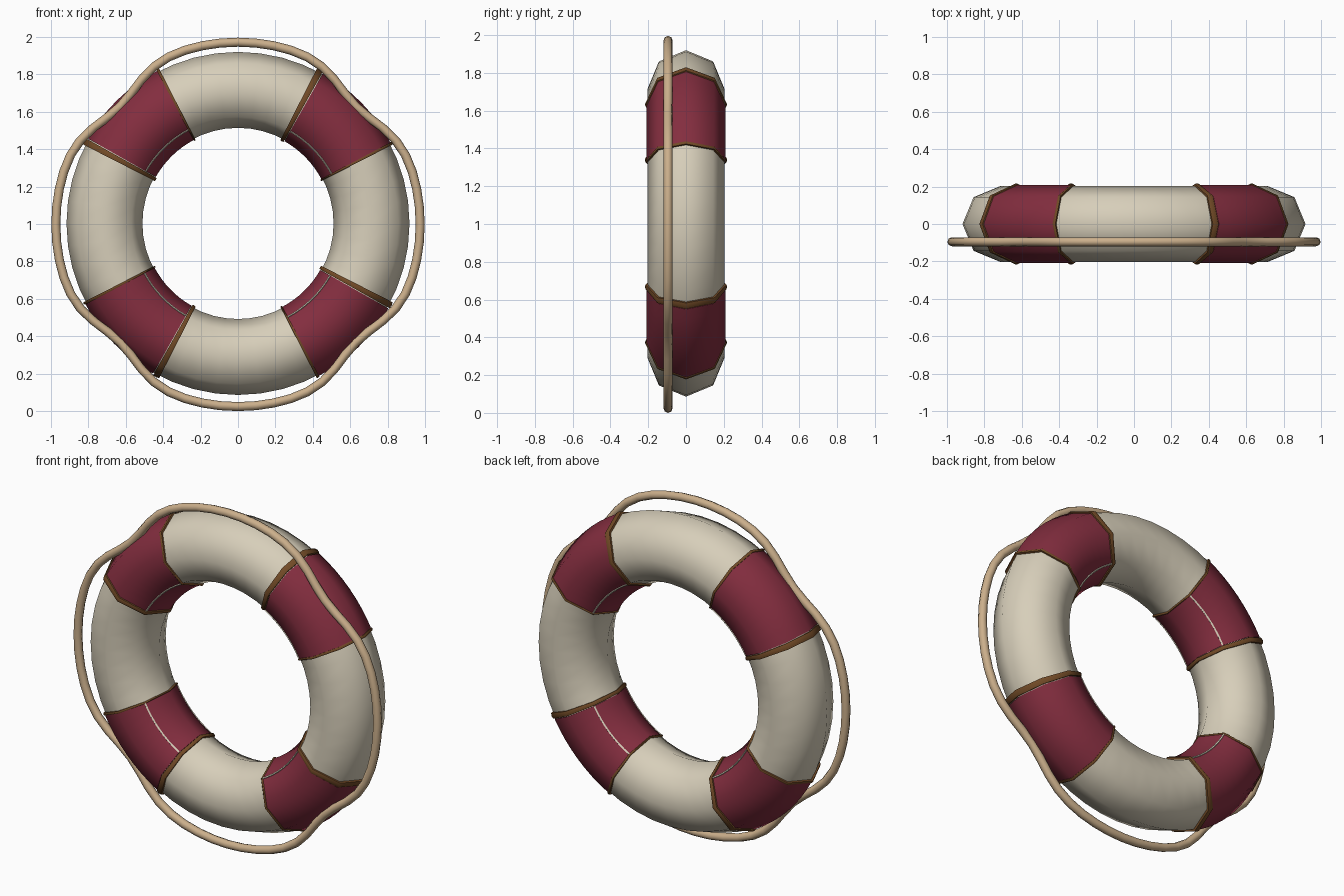
import bpy
import bmesh
from math import sin, cos, radians, pi

if "Cube" in bpy.data.objects:
    bpy.data.objects.remove(bpy.data.objects["Cube"], do_unlink=True)

CENTRE_Z = 1.003
RING_R = 0.714      # centre line of the float
TUBE_R = 0.203      # thickness of the float
SIDES = 8


def material(name, colour):
    mat = bpy.data.materials.new(name)
    mat.use_nodes = True
    mat.diffuse_color = (*colour, 1)
    bsdf = mat.node_tree.nodes["Principled BSDF"]
    bsdf.inputs["Base Color"].default_value = (*colour, 1)
    bsdf.inputs["Roughness"].default_value = 0.8
    return mat


cream = material("cream", (0.68, 0.62, 0.49))
red = material("dark red", (0.23, 0.027, 0.05))
brown = material("brown", (0.17, 0.07, 0.02))
tan = material("rope tan", (0.60, 0.43, 0.26))


def sweep(name, stations, mat, y=0.0, sides=SIDES, closed=False):
    """Tube around the y axis; each station is (degrees, ring radius, tube radius)."""
    bm = bmesh.new()
    loops = []
    for deg, ring, tube in stations:
        a = radians(deg)
        loop = []
        for i in range(sides):
            b = 2 * pi * i / sides
            d = ring + tube * cos(b)
            loop.append(bm.verts.new((d * cos(a), y + tube * sin(b), CENTRE_Z + d * sin(a))))
        loops.append(loop)
    pairs = list(zip(loops, loops[1:]))
    if closed:
        pairs.append((loops[-1], loops[0]))
    for p, q in pairs:
        for i in range(sides):
            j = (i + 1) % sides
            bm.faces.new((p[i], q[i], q[j], p[j]))
    bmesh.ops.recalc_face_normals(bm, faces=bm.faces)
    mesh = bpy.data.meshes.new(name)
    bm.to_mesh(mesh)
    bm.free()
    mesh.materials.append(mat)
    obj = bpy.data.objects.new(name, mesh)
    bpy.context.collection.objects.link(obj)
    bpy.ops.object.select_all(action='DESELECT')
    obj.select_set(True)
    bpy.context.view_layer.objects.active = obj
    bpy.ops.object.shade_smooth_by_angle(angle=radians(60))
    return obj


def sleeve(name, start, end, tube, mat, steps, bulge=0.0):
    """Thin cover around the float, with lips at both ends."""
    stations = [(start, RING_R, TUBE_R - 0.002)]
    for i in range(steps + 1):
        t = i / steps
        stations.append((start + (end - start) * t, RING_R, tube + bulge * sin(pi * t)))
    stations.append((end, RING_R, TUBE_R - 0.002))
    return sweep(name, stations, mat)


# Float
sweep("float_ring", [(i * 7.5, RING_R, TUBE_R) for i in range(48)], cream, closed=True)

# Four bands with edge trims and pale inner seams
for k, place in enumerate(("upper_left", "upper_right", "lower_right", "lower_left")):
    turn = 90 * k
    sleeve(place + "_band", turn + 27.6, turn + 60.5, 0.209, red, 8)
    sleeve(place + "_wide_trim", turn + 60.8, turn + 63, 0.214, brown, 2, 0.004)
    sleeve(place + "_narrow_trim", turn + 27, turn + 28, 0.213, brown, 2, 0.003)
    offset = 0.208 * cos(pi / 4)
    for side, label in ((-1, "front"), (1, "back")):
        path = [(turn + 27.8 + 32.6 * i / 8, RING_R - offset, 0.006) for i in range(9)]
        sweep(f"{place}_{label}_seam", path, cream, y=side * offset, sides=4)

# Grab rope, drawn in where it meets the bands
rope = []
for i in range(64):
    deg = i * 360 / 64
    dip = sin(2 * radians(deg)) ** 8
    rope.append((deg, 0.974 - 0.083 * dip, 0.024))
rope_obj = sweep("grab_rope", rope, tan, y=-0.095, closed=True)
rope_obj.location.z = 0.998 - CENTRE_Z
